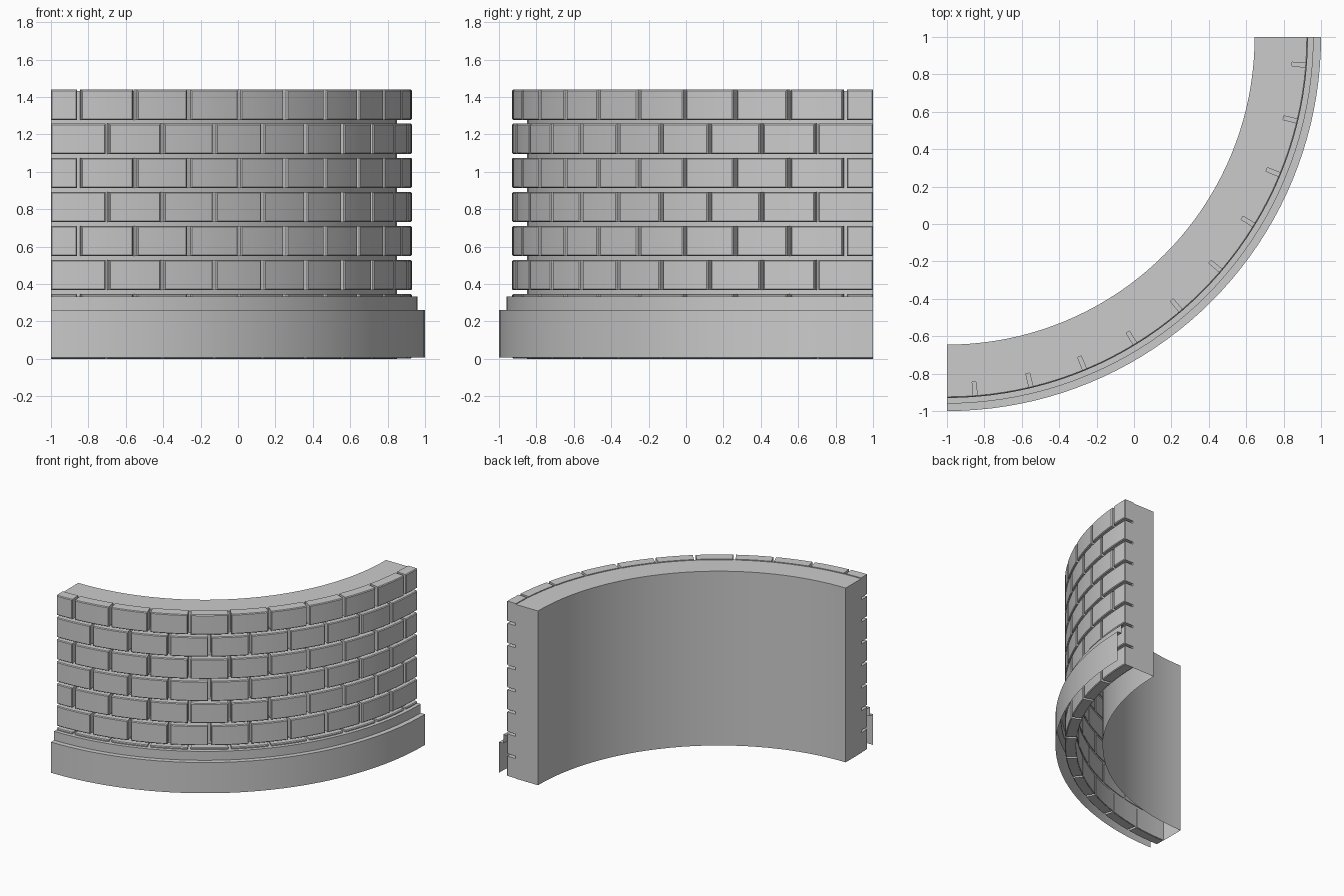
import bpy, bmesh, math

if "Cube" in bpy.data.objects:
    bpy.data.objects.remove(bpy.data.objects["Cube"])

STEP = 2.25            # degrees per arc facet
CX, CY = -1.0, 1.0     # centre of the quarter circle


def sweep(bm, profile, a0, a1, closed=False, caps=False):
    """Sweep an (r, z) profile around the arc centre from angle a0 to a1."""
    n = max(1, round((a1 - a0) / STEP))
    rings = []
    for i in range(n + 1):
        a = math.radians(a0 + (a1 - a0) * i / n)
        rings.append([bm.verts.new((CX + r * math.sin(a), CY - r * math.cos(a), z))
                      for r, z in profile])
    m = len(profile)
    for p, q in zip(rings, rings[1:]):
        for j in range(m if closed else m - 1):
            k = (j + 1) % m
            bm.faces.new((p[j], p[k], q[k], q[j]))
    if caps:
        bm.faces.new(rings[0][::-1])
        bm.faces.new(rings[-1])


def finish(bm, name):
    me = bpy.data.meshes.new(name)
    bm.normal_update()
    bm.to_mesh(me)
    bm.free()
    ob = bpy.data.objects.new(name, me)
    bpy.context.collection.objects.link(ob)
    bpy.ops.object.select_all(action='DESELECT')
    ob.select_set(True)
    bpy.context.view_layer.objects.active = ob
    bpy.ops.object.shade_smooth_by_angle(angle=math.radians(25))


# Wall core, hollow and open underneath
bm = bmesh.new()
sweep(bm, [(1.85, 0), (1.85, 1.432), (1.645, 1.432), (1.645, 0)][::-1], 0, 90, caps=True)
bmesh.ops.recalc_face_normals(bm, faces=bm.faces)
finish(bm, "wall_core")

# Stepped plinth skin, open at the ends and underneath
bm = bmesh.new()
sweep(bm, [(2.0, 0.008), (2.0, 0.26), (1.96, 0.26), (1.96, 0.333), (1.85, 0.333)], 0, 90)
bm.normal_update()
face = max(bm.faces, key=lambda f: f.calc_center_median().z)
if face.normal.z < 0:
    bmesh.ops.reverse_faces(bm, faces=bm.faces)
finish(bm, "plinth")

# Brick courses in running bond
PITCH, HEIGHT, HALF_GAP = 0.182, 0.162, 0.32
for row in range(8):
    bm = bmesh.new()
    z0 = 0.003 + row * PITCH
    z1 = z0 + HEIGHT
    start = -4.5 if row % 2 else 0.0
    for k in range(11 if row % 2 else 10):
        lo, hi = start + 9 * k, start + 9 * (k + 1)
        a0 = lo + HALF_GAP if lo > 0 else 0
        a1 = hi - HALF_GAP if hi < 90 else 90
        sweep(bm, [(1.845, z0), (1.93, z0), (1.93, z1), (1.845, z1)], a0, a1, True, True)
    bmesh.ops.recalc_face_normals(bm, faces=bm.faces)
    # small chamfer on the exposed edges only
    rad = lambda v: math.hypot(v.co.x - CX, v.co.y - CY)
    edges = [e for e in bm.edges
             if all(rad(v) > 1.9 for v in e.verts) and e.calc_face_angle(0) > math.radians(60)]
    bmesh.ops.bevel(bm, geom=edges, offset=0.006, segments=1, affect='EDGES')
    finish(bm, f"brick_course_{row + 1}")
